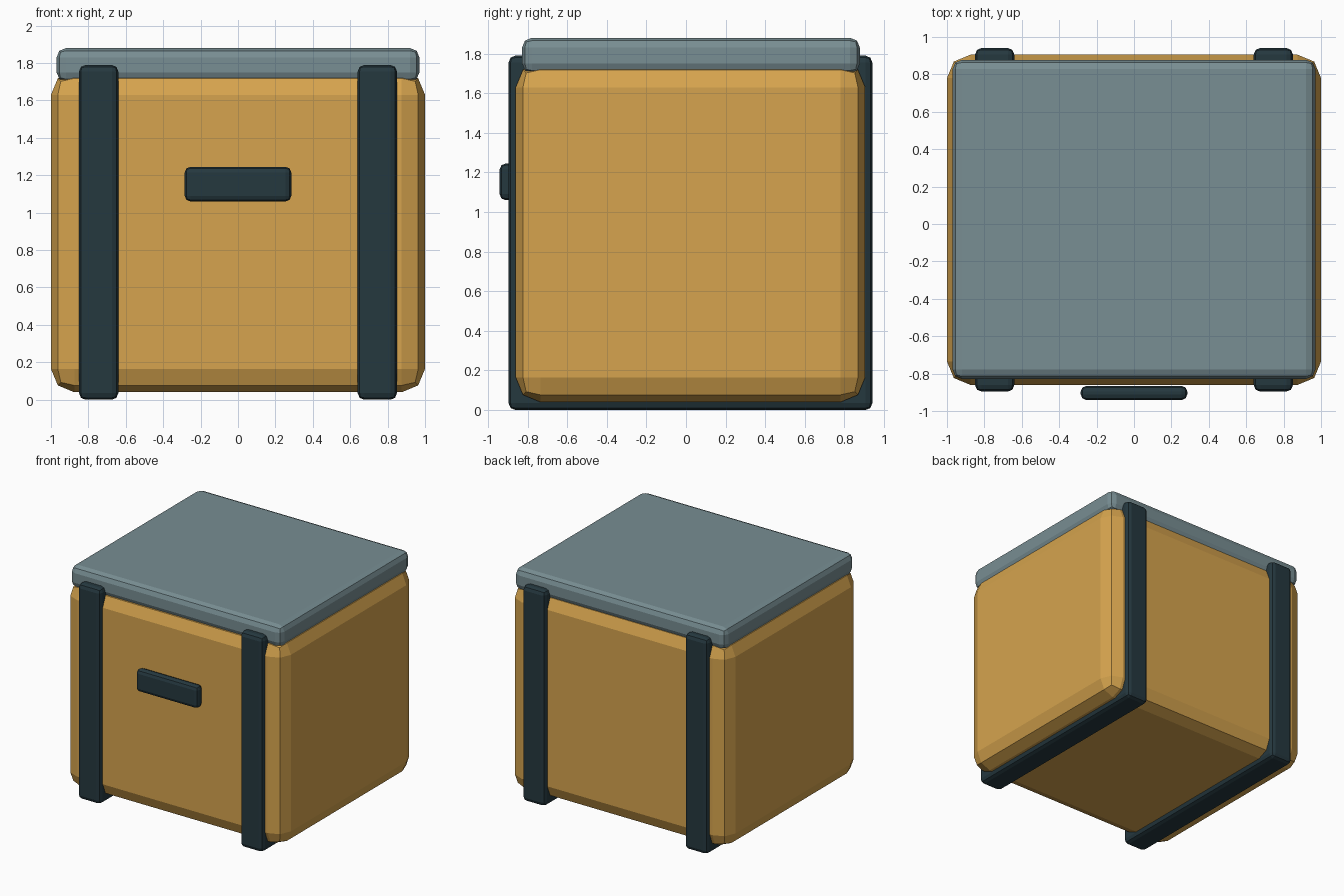
import bpy
from mathutils import Vector

cube = bpy.data.objects.get("Cube")
if cube:
    bpy.data.objects.remove(cube, do_unlink=True)


def linear(c):
    c /= 255
    return c / 12.92 if c <= 0.04045 else ((c + 0.055) / 1.055) ** 2.4


def material(name, r, g, b):
    mat = bpy.data.materials.new(name)
    color = (linear(r), linear(g), linear(b), 1)
    mat.diffuse_color = color
    mat.use_nodes = True
    node = mat.node_tree.nodes["Principled BSDF"]
    node.inputs["Base Color"].default_value = color
    node.inputs["Roughness"].default_value = 0.7
    return mat


def rounded_box(name, low, high, bevel, mat):
    """Box between two corners with a two-step bevel on every edge."""
    low, high = Vector(low), Vector(high)
    bpy.ops.mesh.primitive_cube_add(size=1, location=(low + high) / 2)
    obj = bpy.context.object
    obj.name = name
    obj.scale = high - low
    bpy.ops.object.transform_apply(location=False, rotation=False, scale=True)
    mod = obj.modifiers.new("Bevel", "BEVEL")
    mod.width = bevel
    mod.segments = 2
    obj.data.materials.append(mat)
    return obj


ochre = material("ochre body", 214, 164, 78)
grey = material("blue grey lid", 120, 142, 147)
dark = material("dark slate trim", 37, 56, 63)

# Crate and its lid
rounded_box("crate_body", (-1, -0.86, 0.04), (1, 0.905, 1.755), 0.125, ochre)
rounded_box("lid", (-0.97, -0.828, 1.70), (0.97, 0.878, 1.88), 0.05, grey)

# Straps wrapping the front, underside and back
for side, s in (("left", 1), ("right", -1)):
    x = sorted((0.64 * s, 0.85 * s))
    rounded_box(side + "_strap", (x[0], -0.896, 0), (x[1], 0.941, 1.79), 0.035, dark)

# Front handle
rounded_box("handle", (-0.285, -0.941, 1.06), (0.285, -0.866, 1.245), 0.03, dark)
